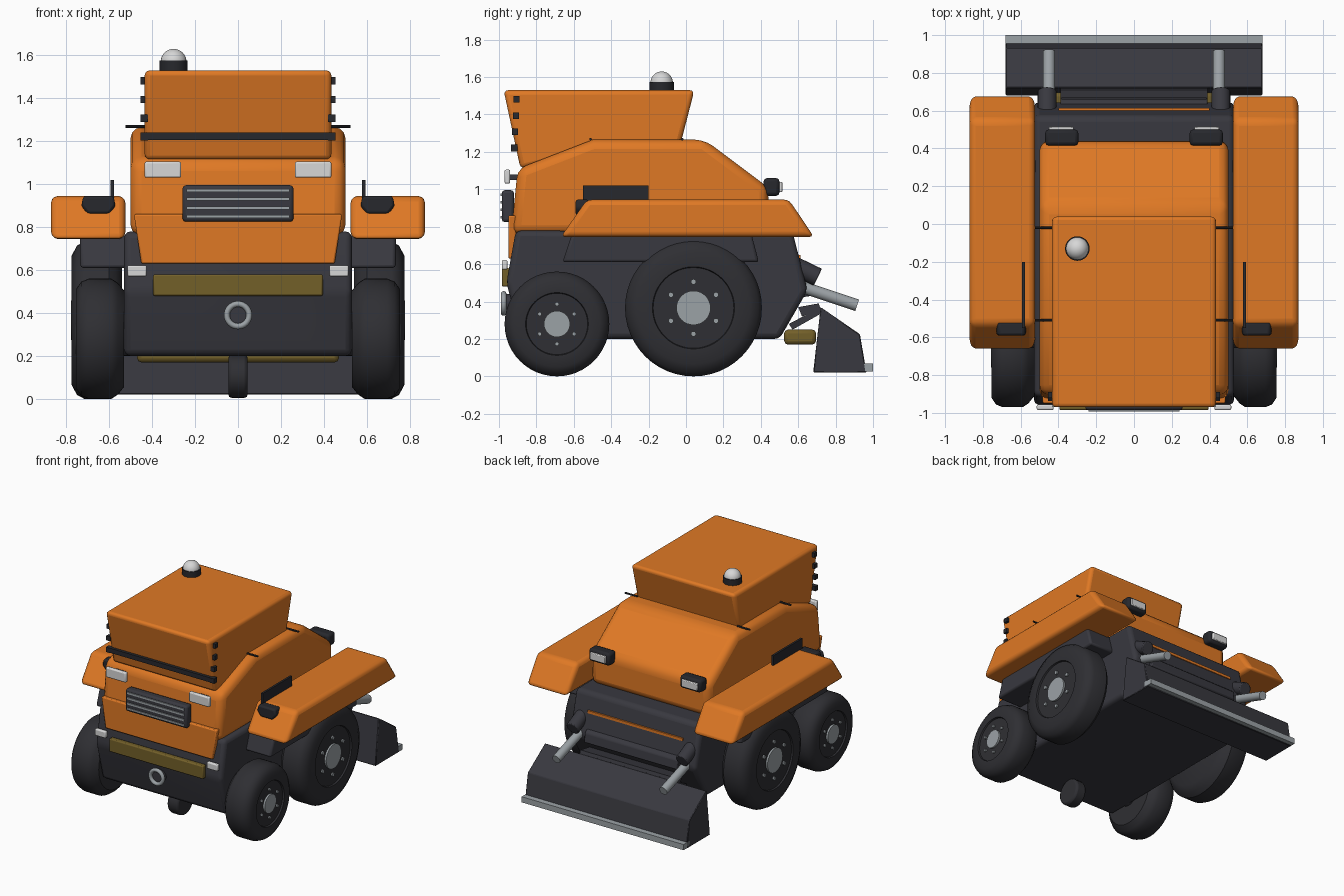
import bpy, bmesh, math
from mathutils import Vector

old = bpy.data.objects.get("Cube")
if old:
    bpy.data.objects.remove(old, do_unlink=True)


def material(name, r, g, b):
    m = bpy.data.materials.new(name)
    m.use_nodes = True
    m.diffuse_color = (r, g, b, 1)
    m.node_tree.nodes["Principled BSDF"].inputs["Base Color"].default_value = (r, g, b, 1)
    return m


ORANGE = material("orange paint", 0.74, 0.19, 0.018)
DARK = material("charcoal plastic", 0.04, 0.04, 0.05)
RUBBER = material("tyre rubber", 0.028, 0.028, 0.033)
TRIM = material("black trim", 0.02, 0.021, 0.026)
STEEL = material("steel", 0.33, 0.36, 0.38)
WHITE = material("lamp white", 0.68, 0.68, 0.68)
OCHRE = material("ochre bar", 0.17, 0.115, 0.022)


def finish(name, bm, mat, bevel=0, segs=2):
    """Turn a bmesh into a shaded, optionally bevelled object."""
    bmesh.ops.recalc_face_normals(bm, faces=bm.faces)
    mesh = bpy.data.meshes.new(name)
    bm.to_mesh(mesh)
    bm.free()
    mesh.materials.append(mat)
    ob = bpy.data.objects.new(name, mesh)
    bpy.context.collection.objects.link(ob)
    if bevel:
        mod = ob.modifiers.new("bevel", "BEVEL")
        mod.width, mod.segments = bevel, segs
        mod.limit_method, mod.angle_limit = "ANGLE", math.radians(25)
    bpy.ops.object.select_all(action="DESELECT")
    ob.select_set(True)
    bpy.context.view_layer.objects.active = ob
    bpy.ops.object.shade_smooth_by_angle(angle=math.radians(35))
    return ob


def prism(name, pts, lo, hi, mat, bevel=0, segs=2, axis="x"):
    """Extrude a (y, z) profile along x, or an (x, z) profile along y."""
    bm = bmesh.new()
    rings = []
    for d in (lo, hi):
        rings.append([bm.verts.new((d, a, b) if axis == "x" else (a, d, b)) for a, b in pts])
    n = len(pts)
    for ring in rings:
        bm.faces.new(ring)
    for i in range(n):
        j = (i + 1) % n
        bm.faces.new((rings[0][i], rings[0][j], rings[1][j], rings[1][i]))
    return finish(name, bm, mat, bevel, segs)


def box(name, x, y, z, mat, bevel=0, segs=2):
    """Box from (min, max) ranges."""
    pts = [(y[0], z[0]), (y[1], z[0]), (y[1], z[1]), (y[0], z[1])]
    return prism(name, pts, x[0], x[1], mat, bevel, segs)


def rod(name, a, b, r, mat, sides=24, bevel=0):
    """Cylinder between two points."""
    a, b = Vector(a), Vector(b)
    bm = bmesh.new()
    bmesh.ops.create_cone(bm, cap_ends=True, segments=sides, radius1=r, radius2=r, depth=(b - a).length)
    turn = (b - a).to_track_quat("Z", "Y").to_matrix().to_4x4()
    turn.translation = (a + b) / 2
    bmesh.ops.transform(bm, matrix=turn, verts=bm.verts)
    return finish(name, bm, mat, bevel)


def lathe(name, pts, centre, mat, axis="x", steps=40):
    """Spin (offset, radius) points about an axis through centre."""
    bm = bmesh.new()
    d = Vector((1, 0, 0)) if axis == "x" else Vector((0, 1, 0))
    c = Vector(centre)
    verts = [bm.verts.new(c + d * o + Vector((0, 0, r))) for o, r in pts]
    edges = [bm.edges.new(e) for e in zip(verts, verts[1:])]
    bmesh.ops.spin(bm, geom=verts + edges, cent=c, axis=d, angle=math.tau, steps=steps)
    bmesh.ops.remove_doubles(bm, verts=bm.verts, dist=0.0002)
    return finish(name, bm, mat)


def span(side, a, b):
    return sorted((side * a, side * b))


# Lower chassis
prism("chassis", [(-0.91, 0.78), (-0.96, 0.5), (-0.88, 0.2), (0.5, 0.2), (0.65, 0.46), (0.57, 0.77)],
      -0.53, 0.53, DARK, 0.03, 3)
box("rear_stripe", (-0.4, 0.4), (0.58, 0.613), (0.63, 0.65), ORANGE)

# Hood, front panel and hopper
prism("hood", [(-0.935, 0.76), (-0.9, 1.11), (-0.5, 1.265), (0.1, 1.265), (0.44, 1.01), (0.44, 0.76)],
      -0.5, 0.5, ORANGE, 0.05, 3)
prism("front_panel", [(-0.45, 0.63), (0.45, 0.63), (0.485, 0.86), (-0.485, 0.86)],
      -0.95, -0.91, ORANGE, 0.008, 2, "y")
prism("hopper", [(-0.975, 1.53), (0.045, 1.53), (-0.03, 1.24), (-0.5, 1.2), (-0.885, 1.11)],
      -0.435, 0.435, ORANGE, 0.025, 3)
box("hopper_bar", (-0.455, 0.455), (-0.935, -0.9), (1.205, 1.24), TRIM)

# Beacon
rod("beacon_base", (-0.3, -0.13, 1.52), (-0.3, -0.13, 1.575), 0.065, TRIM, 28)
bm = bmesh.new()
bmesh.ops.create_uvsphere(bm, u_segments=28, v_segments=16, radius=0.06)
bmesh.ops.translate(bm, verts=bm.verts, vec=(-0.3, -0.13, 1.57))
finish("beacon_dome", bm, WHITE)

# Grille, front bar and tow ring
box("grille", (-0.258, 0.258), (-0.985, -0.92), (0.825, 0.995), DARK, 0.015)
for z in (0.85, 0.89, 0.93, 0.97):
    box("grille_slat", (-0.24, 0.24), (-0.992, -0.98), (z - 0.007, z + 0.007), STEEL)
box("front_bar", (-0.395, 0.395), (-0.985, -0.945), (0.48, 0.58), OCHRE, 0.008)
ring = [(0.015 * math.cos(t * math.pi / 6), 0.052 + 0.014 * math.sin(t * math.pi / 6)) for t in range(13)]
lathe("tow_ring", ring, (0, -0.975, 0.39), STEEL, "y", 32)
rod("tow_ring_mount", (0, -0.93, 0.39), (0, -0.968, 0.39), 0.05, DARK)

# Underside caster and rear bumper
rod("caster", (-0.045, -0.69, 0.105), (0.045, -0.69, 0.105), 0.1, RUBBER, 28, 0.015)
box("rear_bumper", (-0.47, 0.47), (0.525, 0.695), (0.17, 0.25), OCHRE, 0.02)

# Plough blade with its cutting edge and linkage plates
prism("blade", [(0.68, 0.02), (0.72, 0.37), (0.93, 0.225), (0.965, 0.02)], -0.68, 0.68, DARK, 0.005, 1)
box("cutting_edge", (-0.68, 0.68), (0.93, 1.0), (0.025, 0.068), STEEL)
prism("linkage_lower", [(0.55, 0.28), (0.57, 0.25), (0.73, 0.34), (0.72, 0.37)], -0.39, 0.39, DARK)
prism("linkage_upper", [(0.6, 0.37), (0.62, 0.32), (0.72, 0.36), (0.71, 0.39)], -0.39, 0.39, DARK)
prism("linkage_cover", [(0.6, 0.55), (0.66, 0.5), (0.67, 0.43), (0.6, 0.42)], -0.39, 0.39, DARK, 0.008)


def wheel(label, side, y, r, inner, outer):
    """Tyre with dished rim, hub cap and six bolts."""
    w, rim, hub = outer - inner, r * 0.6, r * 0.25
    tyre = [(0, 0), (0, r * 0.8), (0.03, r * 0.93), (0.06, r), (w - 0.06, r), (w - 0.025, r * 0.95),
            (w, r * 0.82), (w, rim), (w - 0.012, rim - 0.004), (w - 0.012, 0)]
    lathe(label + "_tyre", [(side * o, q) for o, q in tyre], (side * inner, y, r), RUBBER, "x", 48)
    face = outer - 0.014
    rod(label + "_hub", (side * face, y, r), (side * (outer + 0.002), y, r), hub, STEEL, 32)
    for k in range(6):
        a = math.tau * k / 6 + math.pi / 2
        by, bz = y + r * 0.38 * math.cos(a), r + r * 0.38 * math.sin(a)
        rod(label + "_bolt", (side * face, by, bz), (side * outer, by, bz), r * 0.04, STEEL, 8)


# Mirrored parts
for s, tag in ((1, "left_"), (-1, "right_")):
    wheel(tag + "front_wheel", s, -0.69, 0.28, 0.53, 0.755)
    wheel(tag + "rear_wheel", s, 0.04, 0.366, 0.54, 0.775)
    for y, z in ((-0.69, 0.28), (0.04, 0.366)):
        rod(tag + "axle", (s * 0.4, y, z), (s * 0.56, y, z), 0.08, DARK)

    # Fender and the block beneath it
    prism(tag + "fender", [(-0.67, 0.745), (-0.53, 0.945), (0.55, 0.945), (0.685, 0.745)],
          *span(s, 0.525, 0.87), ORANGE, 0.03, 3)
    prism(tag + "fender_block", [(-0.61, 0.76), (-0.66, 0.61), (0.39, 0.61), (0.35, 0.76)],
          *span(s, 0.5, 0.735), DARK, 0.015)
    outline = [(0.57, 0.9), (0.58, 0.945), (0.72, 0.945), (0.73, 0.9), (0.7, 0.86), (0.6, 0.86)]
    prism(tag + "fender_lamp", [(s * a, b) for a, b in outline], -0.59, -0.52, TRIM, 0.012, 2, "y")
    box(tag + "fender_fin", span(s, 0.578, 0.594), (-0.55, -0.2), (0.9, 1.02), TRIM)

    # Front lamps
    box(tag + "upper_front_lamp", span(s, 0.265, 0.435), (-0.97, -0.94), (1.03, 1.105), WHITE, 0.008)
    box(tag + "lower_front_lamp", span(s, 0.425, 0.515), (-0.985, -0.955), (0.57, 0.622), WHITE, 0.008)
    box(tag + "lamp_bracket", span(s, 0.31, 0.39), (-0.945, -0.88), (1.05, 1.08), DARK)

    # Rear work lamps
    box(tag + "rear_lamp", span(s, 0.295, 0.47), (0.415, 0.5), (0.965, 1.06), TRIM, 0.018)
    box(tag + "rear_lamp_lens", span(s, 0.32, 0.45), (0.49, 0.515), (0.985, 1.04), WHITE, 0.005)

    # Hopper clips and hood pins
    for k in range(4):
        y, z = -0.92 + 0.005 * k, 1.22 + 0.087 * k
        box(tag + "hopper_clip", span(s, 0.42, 0.455), (y - 0.016, y + 0.016), (z - 0.017, z + 0.017), TRIM)
    for y in (-0.51, -0.02):
        rod(tag + "hood_pin", (s * 0.42, y, 1.268), (s * 0.525, y, 1.268), 0.007, TRIM, 8)

    # Lift arms
    rod(tag + "arm_sleeve", (s * 0.46, 0.56, 0.6), (s * 0.46, 0.705, 0.53), 0.05, DARK, 20, 0.006)
    rod(tag + "arm_ram", (s * 0.45, 0.62, 0.478), (s * 0.45, 0.915, 0.38), 0.032, STEEL, 20)
